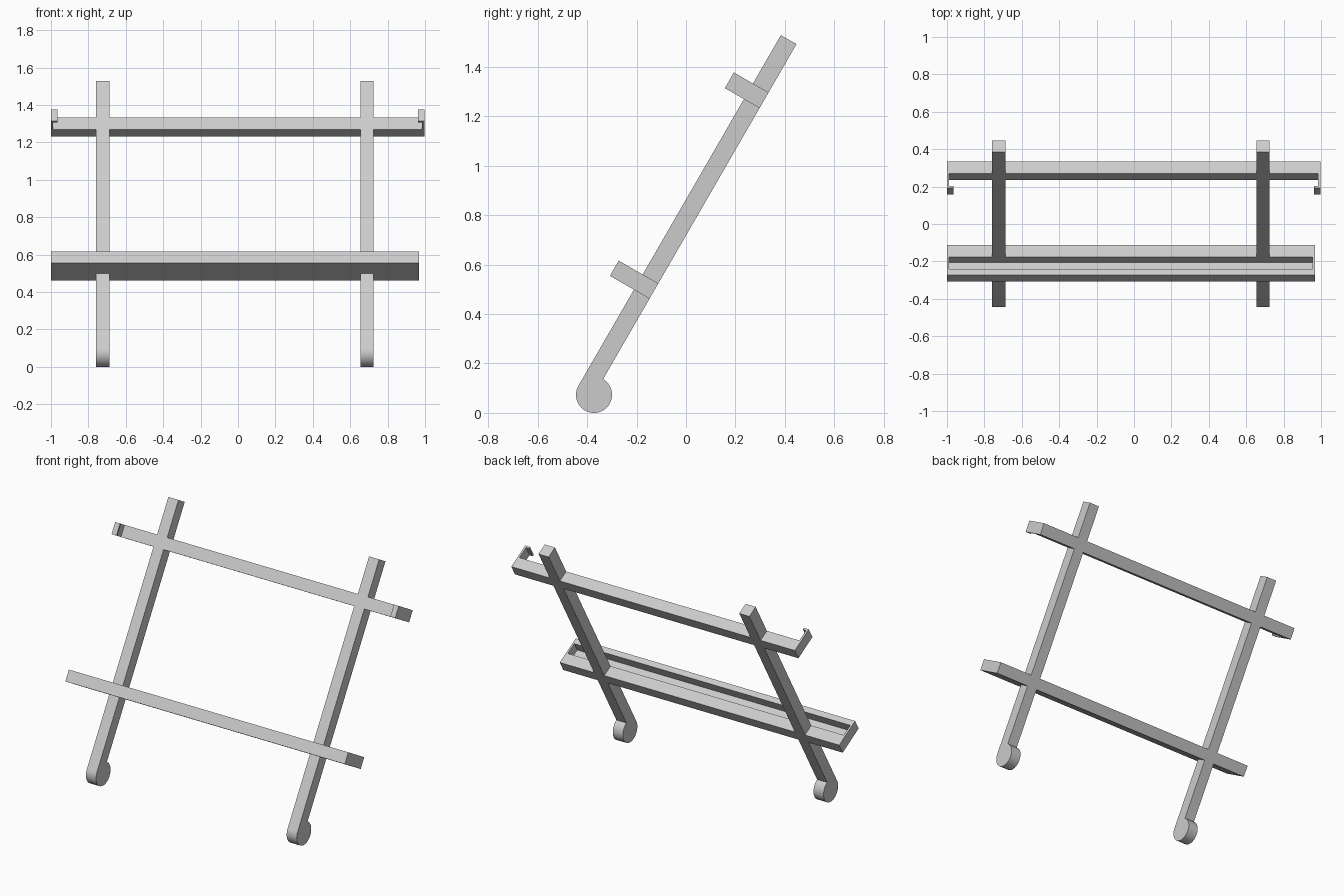
import bpy, bmesh, math
from mathutils import Vector, Matrix

if "Cube" in bpy.data.objects:
    bpy.data.objects.remove(bpy.data.objects["Cube"], do_unlink=True)

metal = bpy.data.materials.new("light_grey_metal")
metal.use_nodes = True
GREY = (0.6, 0.6, 0.6, 1)
metal.diffuse_color = GREY
metal.node_tree.nodes["Principled BSDF"].inputs["Base Color"].default_value = GREY

# Leaning frame: local x = width, y = out to the front, z = up along the legs
R = 0.073
tilt = math.radians(60)
up = Vector((0, math.cos(tilt), math.sin(tilt)))
out = Vector((0, -math.sin(tilt), math.cos(tilt)))
lean = Matrix((Vector((1, 0, 0)), out, up)).transposed().to_4x4()
lean.translation = (0, -0.372, R)


def finish(name, bm):
    bmesh.ops.transform(bm, matrix=lean, verts=bm.verts)
    bmesh.ops.recalc_face_normals(bm, faces=bm.faces)
    mesh = bpy.data.meshes.new(name)
    bm.to_mesh(mesh)
    bm.free()
    mesh.materials.append(metal)
    ob = bpy.data.objects.new(name, mesh)
    bpy.context.collection.objects.link(ob)
    return ob


def prism(points, direction):
    """Extrude a closed outline; returns the mesh and its end cap."""
    bm = bmesh.new()
    base = bm.faces.new([bm.verts.new(p) for p in points])
    made = bmesh.ops.extrude_face_region(bm, geom=[base], use_keep_orig=True)["geom"]
    bmesh.ops.translate(bm, vec=direction, verts=[g for g in made if isinstance(g, bmesh.types.BMVert)])
    cap = next(g for g in made if isinstance(g, bmesh.types.BMFace))
    return bm, cap


# Legs with a round foot tangent to the front edge
LEG_LENGTH = 1.638
for name, x in (("right_leg", -0.759), ("left_leg", 0.654)):
    steps = 36
    foot = [(x, -R * math.sin(a), R * math.cos(a))
            for a in (1.5 * math.pi * i / steps for i in range(steps + 1))]
    outline = foot + [(x, R, LEG_LENGTH), (x, 0, LEG_LENGTH)]
    bm, _ = prism(outline, (0.071, 0, 0))
    leg = finish(name, bm)
    bpy.ops.object.select_all(action="DESELECT")
    leg.select_set(True)
    bpy.context.view_layer.objects.active = leg
    bpy.ops.object.shade_smooth_by_angle(angle=math.radians(30))

WALL = 0.012

# Upper rail with hooked ends
x0, x1, depth, lip = -1.0, 0.996, 0.162, 0.034
hook = [(x0, 0), (x0, depth), (x0 + lip, depth), (x0 + lip, depth - WALL),
        (x0 + WALL, depth - WALL), (x0 + WALL, R)]
mid = x0 + x1
outline = hook + [(mid - x, y) for x, y in reversed(hook)]
bm, _ = prism([(x, y, 1.339) for x, y in outline], (0, 0, R))
finish("upper_hook_rail", bm)

# Lower tray: solid back bar, front rim and a recessed floor
x0, x1, depth = -1.0, 0.967, 0.185
bm, cap = prism([(x0, 0, 0.449), (x1, 0, 0.449), (x1, depth, 0.449), (x0, depth, 0.449)], (0, 0, 0.071))
bmesh.ops.inset_individual(bm, faces=[cap], thickness=0.02)
for v in cap.verts:
    v.co.x = x0 + WALL if v.co.x < 0 else x1 - WALL
    v.co.y = R if v.co.y < depth / 2 else depth - 0.037
pit = bmesh.ops.extrude_face_region(bm, geom=[cap])["geom"]
bmesh.ops.translate(bm, vec=(0, 0, -0.06), verts=[g for g in pit if isinstance(g, bmesh.types.BMVert)])
if cap.is_valid:
    bmesh.ops.delete(bm, geom=[cap], context="FACES_ONLY")
finish("lower_tray_rail", bm)
